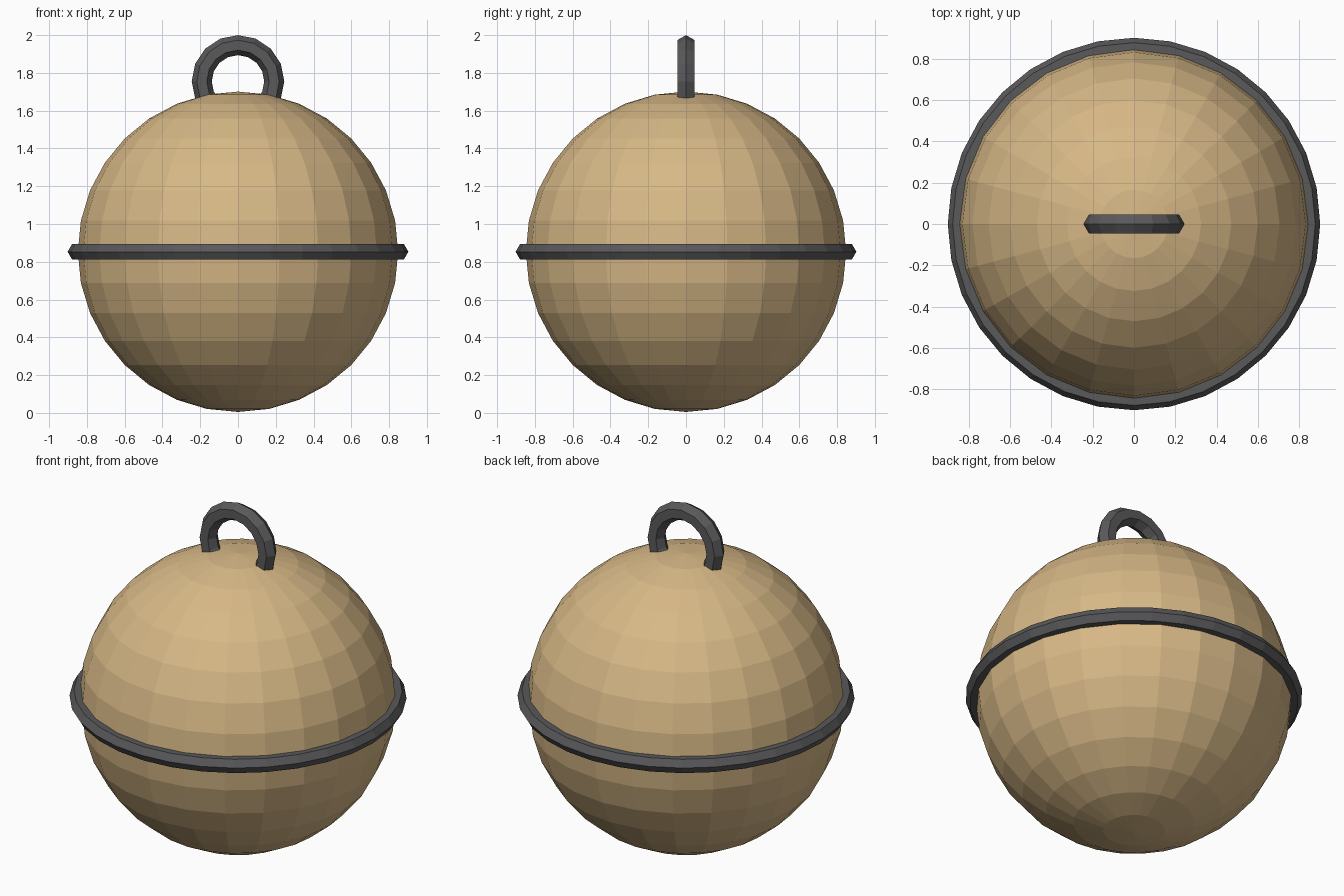
import bpy
import math

default = bpy.data.objects.get("Cube")
if default:
    bpy.data.objects.remove(default, do_unlink=True)


def make_material(name, colour):
    mat = bpy.data.materials.new(name)
    mat.use_nodes = True
    mat.diffuse_color = (*colour, 1)
    bsdf = mat.node_tree.nodes["Principled BSDF"]
    bsdf.inputs["Base Color"].default_value = (*colour, 1)
    bsdf.inputs["Roughness"].default_value = 0.6
    return mat


def finish(name, mat):
    obj = bpy.context.object
    obj.name = name
    obj.data.materials.append(mat)
    bpy.ops.object.shade_flat()


def add_ring(name, mat, height, major, minor, segments, tilt=0):
    # Hexagonal section with one corner pointing outward
    bpy.ops.mesh.primitive_torus_add(
        location=(0, 0, height), rotation=(tilt, 0, 0),
        major_radius=major, minor_radius=minor,
        major_segments=segments, minor_segments=6)
    finish(name, mat)


gold = make_material("pale gold", (0.68, 0.48, 0.24))
grey = make_material("dark grey", (0.1, 0.1, 0.105))
centre = 0.853

# Ball body
bpy.ops.mesh.primitive_uv_sphere_add(
    segments=24, ring_count=16, radius=0.848, location=(0, 0, centre))
finish("ball", gold)

# Band around the middle
add_ring("waist_band", grey, centre, 0.855, 0.047, 32)

# Upright hanging loop, its lower half sunk into the ball
add_ring("hanging_loop", grey, 1.755, 0.192, 0.053, 16, math.pi / 2)
